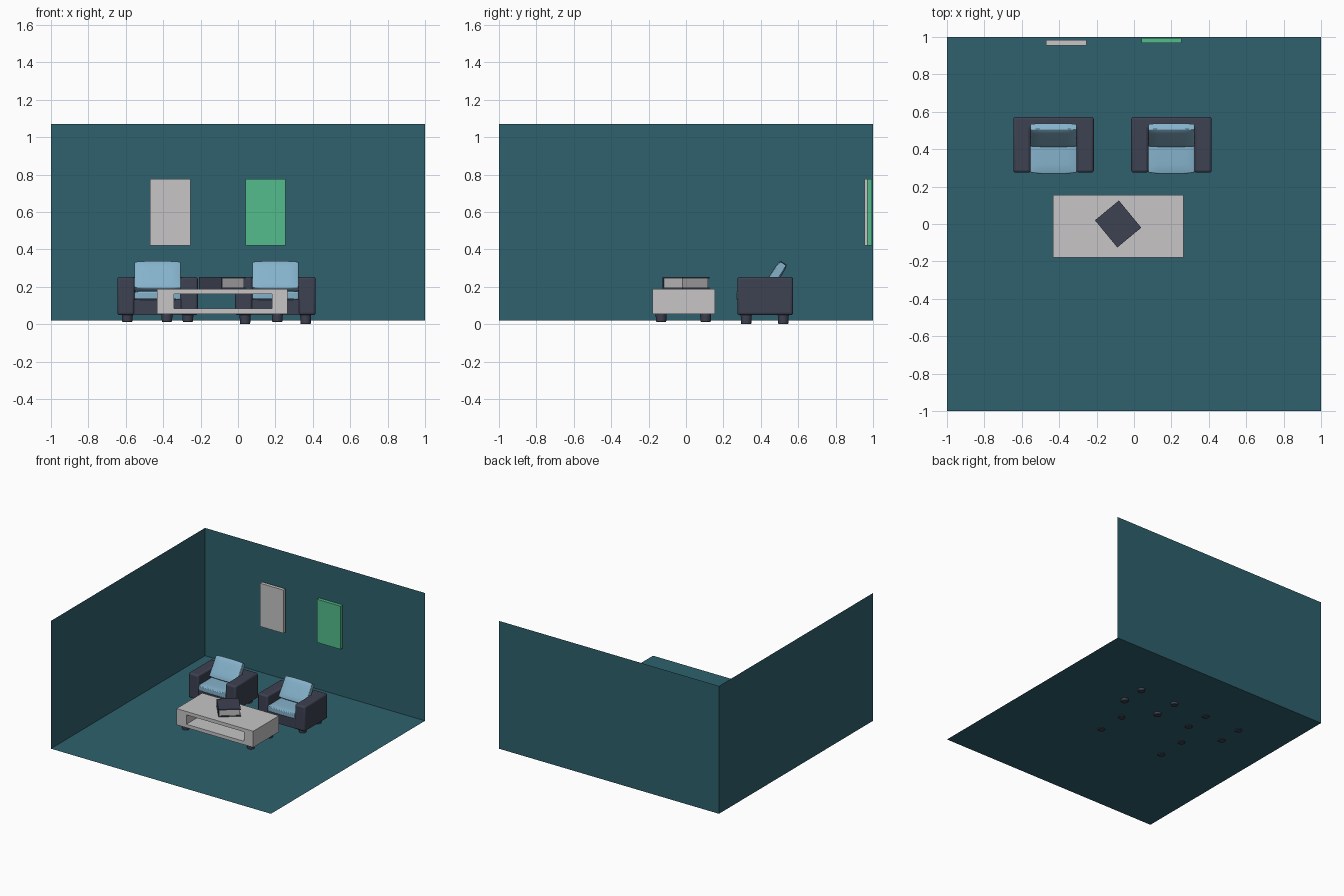
import bpy, bmesh, math
from mathutils import Matrix, Vector

if "Cube" in bpy.data.objects:
    bpy.data.objects.remove(bpy.data.objects["Cube"])


def material(name, r, g, b):
    def lin(c):
        c /= 255
        return c / 12.92 if c < 0.04045 else ((c + 0.055) / 1.055) ** 2.4
    m = bpy.data.materials.new(name)
    m.diffuse_color = (lin(r), lin(g), lin(b), 1)
    m.use_nodes = True
    m.node_tree.nodes["Principled BSDF"].inputs["Base Color"].default_value = m.diffuse_color
    return m


TEAL = material("teal", 46, 97, 109)
GREY = material("light grey", 199, 197, 198)
GREEN = material("green", 83, 187, 140)
BLUE = material("light blue", 133, 178, 203)
DARK = material("dark slate", 61, 65, 81)


def finish(name, bm, mat, bevel=0, smooth=False):
    bmesh.ops.recalc_face_normals(bm, faces=bm.faces)
    me = bpy.data.meshes.new(name)
    bm.to_mesh(me)
    bm.free()
    me.materials.append(mat)
    ob = bpy.data.objects.new(name, me)
    bpy.context.collection.objects.link(ob)
    if bevel:
        mod = ob.modifiers.new("bevel", 'BEVEL')
        mod.width, mod.segments = bevel, 3
    if smooth:
        bpy.ops.object.select_all(action='DESELECT')
        ob.select_set(True)
        bpy.context.view_layer.objects.active = ob
        bpy.ops.object.shade_smooth_by_angle(angle=math.radians(50))
    return ob


def box(name, lo, hi, mat, matrix=Matrix(), bevel=0):
    lo, hi = Vector(lo), Vector(hi)
    bm = bmesh.new()
    bmesh.ops.create_cube(bm, size=1, matrix=matrix @ Matrix.Translation((lo + hi) / 2)
                          @ Matrix.Diagonal((*(hi - lo), 1)))
    return finish(name, bm, mat, bevel, bevel > 0)


def leg(name, x, y, z0, z1):
    bm = bmesh.new()
    bmesh.ops.create_cone(bm, cap_ends=True, segments=20, radius1=0.027, radius2=0.03,
                          depth=z1 - z0, matrix=Matrix.Translation((x, y, (z0 + z1) / 2)))
    finish(name, bm, DARK, 0.004, True)


def cushion(name, half, edge, matrix):
    """Soft slab, half = half sizes; edge = thickness share left at the rim."""
    bm = bmesh.new()
    bmesh.ops.create_cube(bm, size=2)
    bmesh.ops.subdivide_edges(bm, edges=bm.edges, cuts=9, use_grid_fill=True)
    for v in bm.verts:
        x, y, z = v.co
        dome = edge + (1 - edge) * math.sqrt(max(0, (1 - x ** 4) * (1 - y ** 4)))
        v.co = (x * half[0], y * half[1] * (1 - 0.06 * x ** 4), z * half[2] * dome)
    bm.transform(matrix)
    finish(name, bm, BLUE, 0.006, True)


# room: floor, back wall and left wall as thin sheets
FLOOR, TOP = 0.02, 1.07
for name, pts in {
    "floor": [(-1, -1, FLOOR), (1, -1, FLOOR), (1, 1, FLOOR), (-1, 1, FLOOR)],
    "back_wall": [(-1, 1, FLOOR), (1, 1, FLOOR), (1, 1, TOP), (-1, 1, TOP)],
    "left_wall": [(-1, -1, FLOOR), (-1, 1, FLOOR), (-1, 1, TOP), (-1, -1, TOP)],
}.items():
    me = bpy.data.meshes.new(name)
    me.from_pydata(pts, [], [(3, 2, 1, 0) if name == "back_wall" else (0, 1, 2, 3)])
    if name == "back_wall":
        me.flip_normals()
    me.materials.append(TEAL)
    bpy.context.collection.objects.link(bpy.data.objects.new(name, me))

# wall panels
box("grey_wall_panel", (-0.47, 0.955, 0.42), (-0.255, 0.983, 0.775), GREY)
box("green_wall_panel", (0.04, 0.967, 0.42), (0.255, 0.994, 0.775), GREEN)


def armchair(prefix, cx, leg_bottom):
    # arms and back: C-shaped plan pulled up
    ow, iw, y0, y1, yb = 0.215, 0.123, 0.275, 0.573, 0.505
    plan = [(-ow, y0), (-iw, y0), (-iw, yb), (iw, yb), (iw, y0), (ow, y0), (ow, y1), (-ow, y1)]
    bm = bmesh.new()
    face = bm.faces.new([bm.verts.new((cx + x, y, 0.048)) for x, y in plan])
    up = bmesh.ops.extrude_face_region(bm, geom=[face])["geom"]
    bmesh.ops.translate(bm, verts=[g for g in up if isinstance(g, bmesh.types.BMVert)],
                        vec=(0, 0, 0.205))
    finish(prefix + "_arms_and_back", bm, DARK, 0.013, True)
    # seat base
    box(prefix + "_seat_base", (cx - iw - 0.015, 0.28, 0.05), (cx + iw + 0.015, 0.52, 0.132), DARK)
    # seat and back cushions
    cushion(prefix + "_seat_cushion", (0.123, 0.118, 0.028), 0.75,
            Matrix.Translation((cx, 0.387, 0.153)))
    cushion(prefix + "_back_cushion", (0.123, 0.087, 0.027), 0.7,
            Matrix.Translation((cx, 0.475, 0.255)) @ Matrix.Rotation(math.radians(57), 4, 'X'))
    # legs
    for side, x in (("left", -0.162), ("right", 0.162)):
        for end, y in (("front", 0.322), ("back", 0.52)):
            leg(f"{prefix}_{end}_{side}_leg", cx + x, y, leg_bottom, 0.055)


armchair("left_armchair", -0.43, 0.012)
armchair("right_armchair", 0.2, 0.0)

# coffee table: rectangular tube, open front to back
bm = bmesh.new()


def ring(x0, x1, z0, z1):
    return [bm.verts.new((x, -0.18, z)) for x, z in ((x0, z0), (x1, z0), (x1, z1), (x0, z1))]


outer = ring(-0.433, 0.264, 0.055, 0.188)
inner = ring(-0.343, 0.181, 0.083, 0.16)
faces = [bm.faces.new((outer[i], outer[(i + 1) % 4], inner[(i + 1) % 4], inner[i]))
         for i in range(4)]
back = bmesh.ops.extrude_face_region(bm, geom=faces, use_keep_orig=True)["geom"]
bmesh.ops.translate(bm, verts=[g for g in back if isinstance(g, bmesh.types.BMVert)],
                    vec=(0, 0.335, 0))
finish("coffee_table", bm, GREY)
for side, x in (("left", -0.38), ("right", 0.21)):
    for end, y in (("front", -0.133), ("back", 0.105)):
        leg(f"table_{end}_{side}_leg", x, y, 0.012, 0.056)

# book: two boards, spine and page block, turned on the table
turn = Matrix.Translation((-0.085, 0, 0.188)) @ Matrix.Rotation(math.radians(-50.5), 4, 'Z')
L, W = 0.094, 0.083
box("book_bottom_cover", (-L, -W, 0.001), (L, W, 0.009), DARK, turn)
box("book_top_cover", (-L, -W, 0.055), (L, W, 0.063), DARK, turn)
box("book_spine", (-L, -W, 0.009), (L, -W + 0.008, 0.055), DARK, turn)
box("book_pages", (-L + 0.005, -W + 0.008, 0.009), (L - 0.005, W - 0.005, 0.055), GREY, turn)
